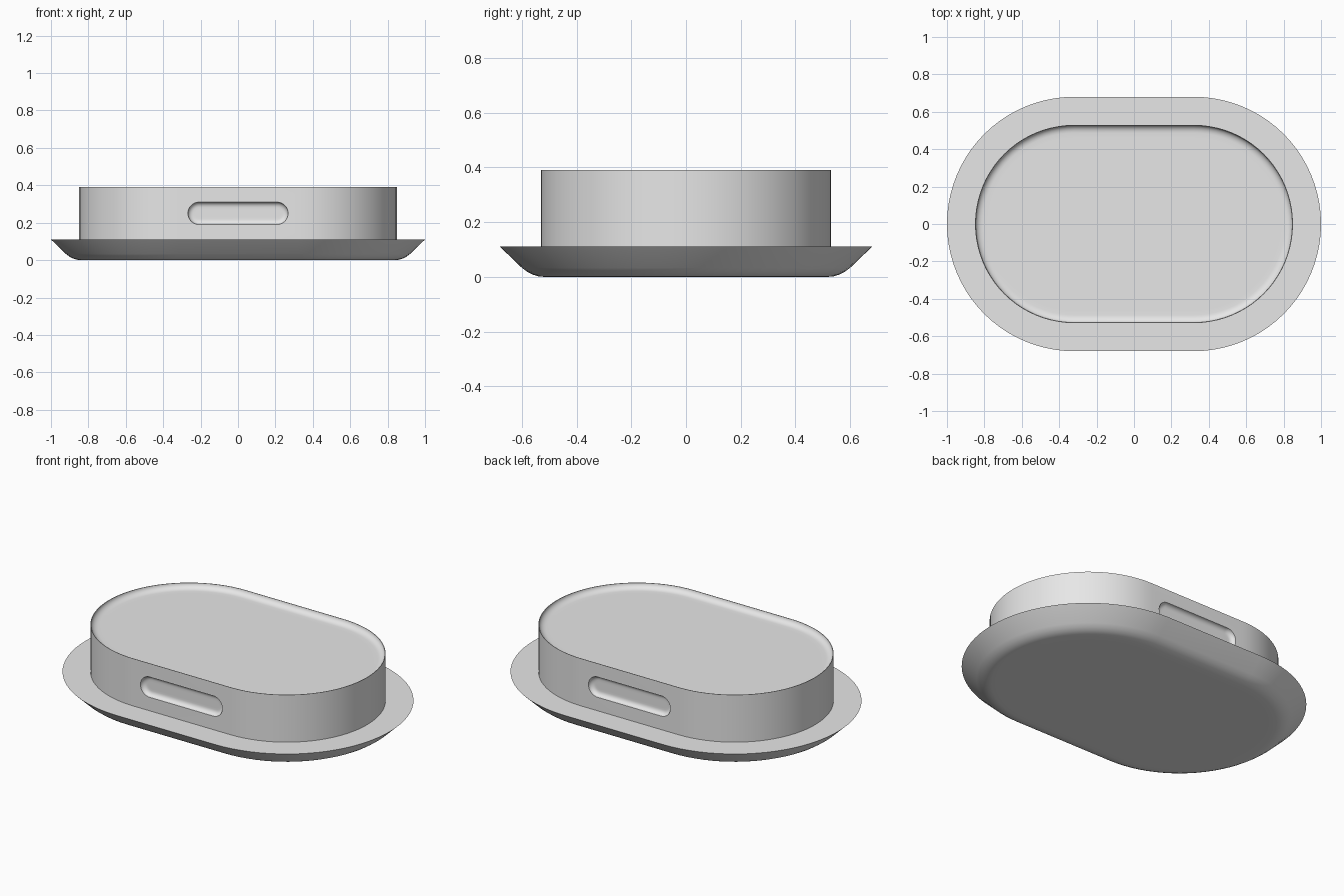
import bpy
import math

cube = bpy.data.objects.get("Cube")
if cube:
    bpy.data.objects.remove(cube, do_unlink=True)

ARC = 40  # segments in each rounded end

grey = bpy.data.materials.new("light grey")
grey.use_nodes = True
grey.diffuse_color = (0.8, 0.8, 0.8, 1)
grey.node_tree.nodes["Principled BSDF"].inputs["Base Color"].default_value = (0.8, 0.8, 0.8, 1)


def stadium_ring(half_straight, radius, z):
    """Counter-clockwise outline of two half circles joined by straight sides."""
    ring = []
    for side in (1, -1):
        for i in range(ARC + 1):
            a = math.pi * (i / ARC - 0.5)
            ring.append((side * (half_straight + radius * math.cos(a)),
                         side * radius * math.sin(a), z))
    return ring


def stadium_loft(name, half_straight, profile):
    """Closed solid through stadium rings; profile is (radius, z) from low to high."""
    verts, faces = [], []
    n = 2 * (ARC + 1)
    for radius, z in profile:
        verts += stadium_ring(half_straight, radius, z)
    for k in range(len(profile) - 1):
        for i in range(n):
            j = (i + 1) % n
            faces.append((k * n + i, k * n + j, (k + 1) * n + j, (k + 1) * n + i))
    faces.append(tuple(reversed(range(n))))
    faces.append(tuple(range(len(verts) - n, len(verts))))
    mesh = bpy.data.meshes.new(name)
    mesh.from_pydata(verts, [], faces)
    mesh.materials.append(grey)
    obj = bpy.data.objects.new(name, mesh)
    bpy.context.collection.objects.link(obj)
    return obj


def fillet(radius, z, width, depth, steps=6):
    """Concave quarter curve running inward and down from a rim."""
    return [(radius - width * (1 - math.cos(a)), z - depth * math.sin(a))
            for a in (math.pi / 2 * i / steps for i in range(steps + 1))]


# Body: dished underside, flat flange, upright wall, shallow recessed top
underside = [(0.48, 0), (0.52, 0), (0.54, 0.002), (0.56, 0.008),
             (0.58, 0.018), (0.60, 0.033), (0.68, 0.11)]
wall = [(0.53, 0.11), (0.53, 0.39)]
top_recess = fillet(0.527, 0.39, 0.04, 0.03) + [(0.46, 0.36)]
body = stadium_loft("oval_body", 0.32, underside + wall + top_recess)

# Grip slots: filleted pockets in the front and back walls
pocket = [(0.02, -0.025)] + fillet(0.06, 0, 0.028, 0.025)[::-1] + [(0.06, 0.03)]
for name, side in (("front_slot_cutter", -1), ("back_slot_cutter", 1)):
    cutter = stadium_loft(name, 0.208, pocket)
    cutter.location = (0, side * 0.53, 0.25)
    cutter.rotation_euler = (-side * math.pi / 2, 0, 0)
    cutter.hide_render = True
    cut = body.modifiers.new(name, "BOOLEAN")
    cut.operation = "DIFFERENCE"
    cut.solver = "EXACT"
    cut.object = cutter

bpy.ops.object.select_all(action="DESELECT")
bpy.context.view_layer.objects.active = body
body.select_set(True)
for modifier in list(body.modifiers):
    cutter = modifier.object
    bpy.ops.object.modifier_apply(modifier=modifier.name)
    bpy.data.objects.remove(cutter, do_unlink=True)
bpy.ops.object.shade_smooth_by_angle(angle=math.radians(35))
